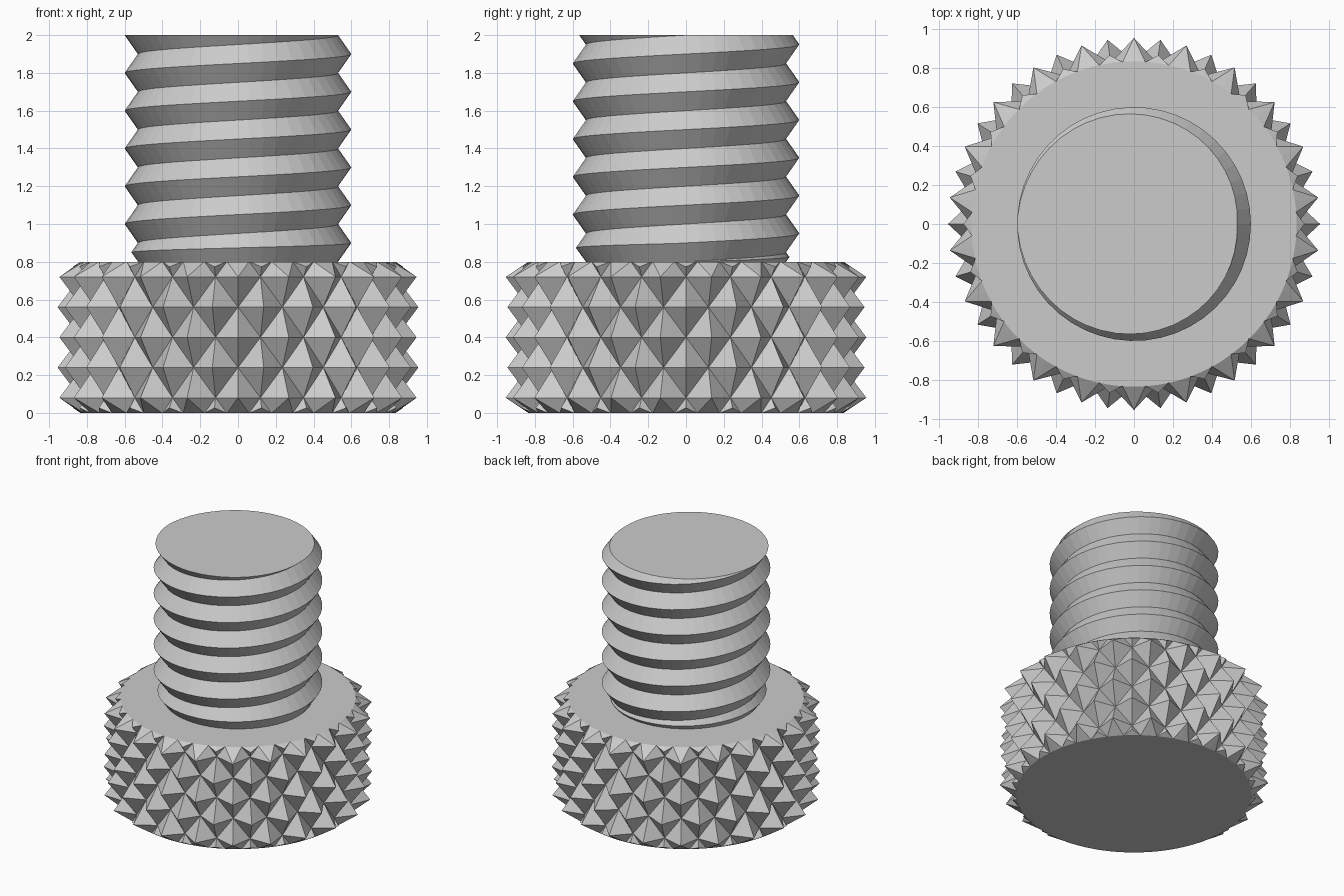
import bpy, bmesh, math
from mathutils import Vector

if "Cube" in bpy.data.objects:
    bpy.data.objects.remove(bpy.data.objects["Cube"])

grey = bpy.data.materials.new("plain_grey")
grey.use_nodes = True
grey.diffuse_color = (0.6, 0.6, 0.6, 1)
grey.node_tree.nodes["Principled BSDF"].inputs["Base Color"].default_value = grey.diffuse_color


def polar(r, angle, z):
    return Vector((r * math.cos(angle), r * math.sin(angle), z))


def make_object(name, bm):
    bmesh.ops.recalc_face_normals(bm, faces=bm.faces)
    mesh = bpy.data.meshes.new(name)
    bm.to_mesh(mesh)
    bm.free()
    mesh.materials.append(grey)
    obj = bpy.data.objects.new(name, mesh)
    bpy.context.collection.objects.link(obj)
    return obj


def lathe(name, profile, sides):
    """Closed solid turned from (radius, height) points."""
    bm = bmesh.new()
    rings = [[bm.verts.new(polar(r, math.tau * i / sides, z)) for i in range(sides)]
             for r, z in profile]
    for low, high in zip(rings, rings[1:]):
        for i in range(sides):
            j = (i + 1) % sides
            bm.faces.new((low[i], low[j], high[j], high[i]))
    bm.faces.new(rings[0])
    bm.faces.new(rings[-1])
    return make_object(name, bm)


def trim(obj, envelope):
    """Keep only what lies inside the envelope, then discard it."""
    mod = obj.modifiers.new("trim", "BOOLEAN")
    mod.operation, mod.solver, mod.object = "INTERSECT", "EXACT", envelope
    bpy.context.view_layer.objects.active = obj
    bpy.ops.object.modifier_apply(modifier=mod.name)
    bpy.data.objects.remove(envelope)


# Knurled head: alternating peaks and valleys, every cell split valley to valley
HEAD_H, PEAK, VALLEY, ROW, COLS = 0.8, 0.955, 0.835, 0.16, 44
bm = bmesh.new()
grid = [[bm.verts.new(polar(VALLEY if (i + j) % 2 else PEAK, math.tau * i / COLS, ROW * (j - 0.5)))
         for i in range(COLS)] for j in range(7)]
for j in range(6):
    for i in range(COLS):
        k = (i + 1) % COLS
        a, b, c, d = grid[j][i], grid[j][k], grid[j + 1][k], grid[j + 1][i]
        if (i + j) % 2:
            tris = ((a, b, c), (a, c, d))
        else:
            tris = ((a, b, d), (b, c, d))
        for tri in tris:
            bm.faces.new(tri)
bm.faces.new(grid[0])
bm.faces.new(grid[-1])
head = make_object("knurled_head", bm)

# Chamfered top and bottom rims of the head
EDGE = ROW / 2
trim(head, lathe("head_envelope", [(VALLEY, 0), (PEAK, EDGE), (PEAK, HEAD_H - EDGE),
                                   (VALLEY, HEAD_H)], COLS * 2))

# Threaded shaft: one helical ridge, closed by a fan at either end
TIP, ROOT, PITCH, SIDES, TURNS, TOP = 0.6, 0.53, 0.2, 47, 8, 2.0
steps = SIDES * TURNS
start = HEAD_H - PITCH
bm = bmesh.new()


def helix(r, lift, count):
    return [bm.verts.new(polar(r, math.tau * k / SIDES, start + lift + PITCH * k / SIDES))
            for k in range(count)]


root = helix(ROOT, 0, steps + SIDES + 1)
tip = helix(TIP, PITCH / 2, steps + 1)
for k in range(steps):
    bm.faces.new((root[k], root[k + 1], tip[k + 1], tip[k]))
    bm.faces.new((tip[k], tip[k + 1], root[k + 1 + SIDES], root[k + SIDES]))
low = bm.verts.new((0, 0, start - PITCH))
high = bm.verts.new((0, 0, start + PITCH * (TURNS + 2)))
for edge in [e for e in bm.edges if e.is_boundary]:
    u, v = edge.verts
    bm.faces.new((u, v, low if u.co.z < 1.2 else high))
shaft = make_object("threaded_shaft", bm)

# Flat shaft end and tapered run-out where the thread meets the head
trim(shaft, lathe("shaft_envelope", [(ROOT, HEAD_H), (TIP + 0.002, HEAD_H + PITCH / 2),
                                     (TIP + 0.002, TOP)], SIDES))
